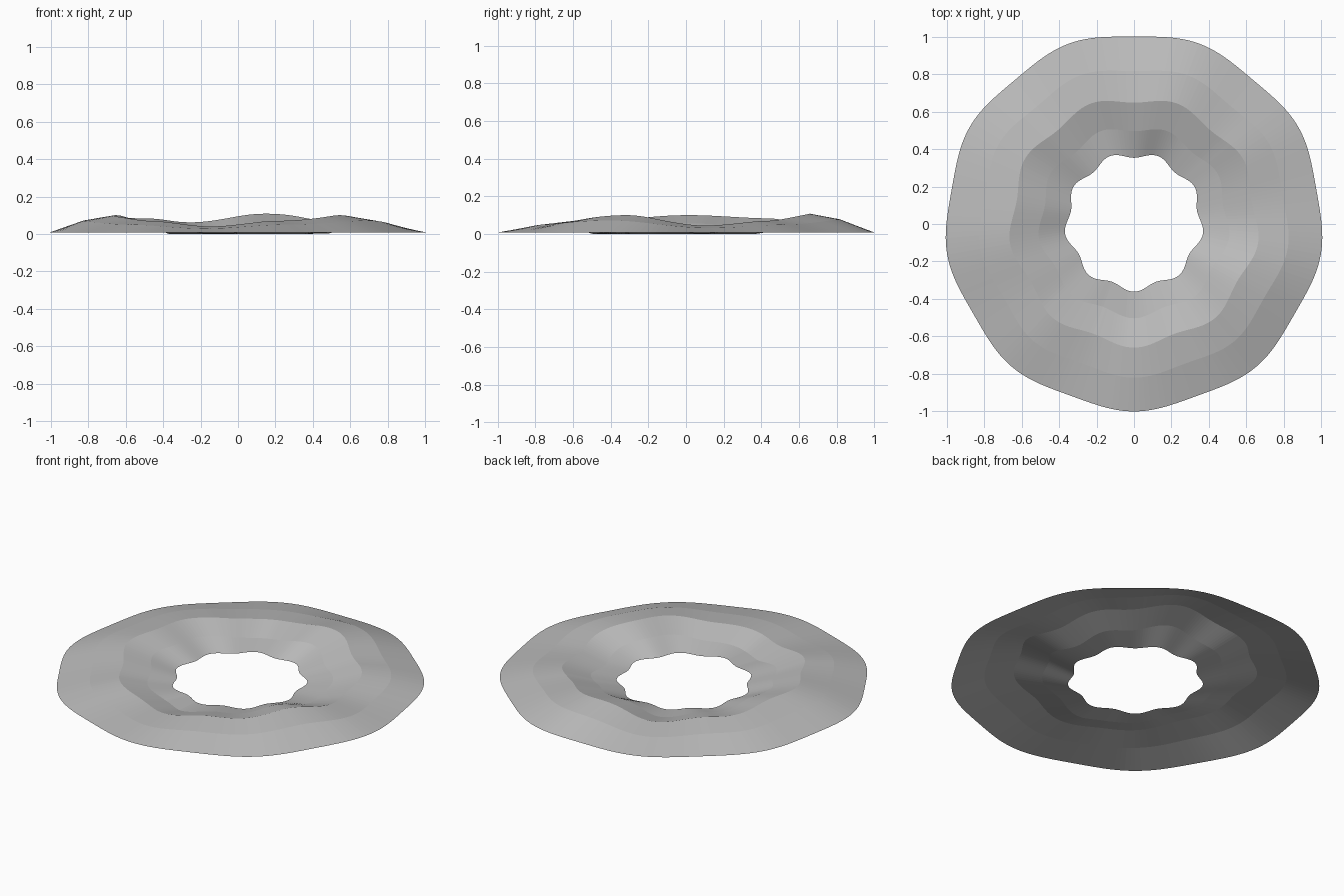
import bpy
import bmesh
from math import cos, sin, pi, radians, degrees

cube = bpy.data.objects.get("Cube")
if cube:
    bpy.data.objects.remove(cube)

SEGMENTS = 216
LOBES = 9

# Height of the ridge line at given angles (degrees from +x)
RIDGE = [(8, .045), (40, .07), (77, .108), (112, .062), (140, .083), (180, .1),
         (225, .07), (257, .04), (290, .07), (329, .1), (368, .045)]


def ridge_height(angle):
    """Ease smoothly between the listed ridge heights."""
    a = (degrees(angle) - RIDGE[0][0]) % 360 + RIDGE[0][0]
    for (a0, h0), (a1, h1) in zip(RIDGE, RIDGE[1:]):
        if a <= a1:
            t = (1 - cos(pi * (a - a0) / (a1 - a0))) / 2
            return h0 + (h1 - h0) * t
    return RIDGE[-1][1]


# Rings from outside in: radius, lobe depth, height as a rule of the ridge height
RINGS = [
    (1.002, .012, lambda h: .008),
    (.82, .014, lambda h: .72 * h),
    (.655, .018, lambda h: h),
    (.50, .016, lambda h: max(h - .043, .001)),
    (.358, .016, lambda h: 0),
]

grey = bpy.data.materials.new("stone grey")
grey.use_nodes = True
colour = (.5, .5, .5, 1)
grey.diffuse_color = colour
grey.node_tree.nodes["Principled BSDF"].inputs["Base Color"].default_value = colour

# Loft the rings into one open sheet
bm = bmesh.new()
loops = []
for radius, depth, height in RINGS:
    loop = []
    for i in range(SEGMENTS):
        a = 2 * pi * i / SEGMENTS
        r = radius + depth * cos(LOBES * (a + radians(90)))
        loop.append(bm.verts.new((r * cos(a), r * sin(a) + .012,
                                  height(ridge_height(a)))))
    loops.append(loop)
for outer, inner in zip(loops, loops[1:]):
    for i in range(SEGMENTS):
        j = (i + 1) % SEGMENTS
        bm.faces.new((outer[i], outer[j], inner[j], inner[i]))

mesh = bpy.data.meshes.new("crater_rim")
bm.to_mesh(mesh)
bm.free()
mesh.materials.append(grey)
rim = bpy.data.objects.new("crater_rim", mesh)
bpy.context.collection.objects.link(rim)
